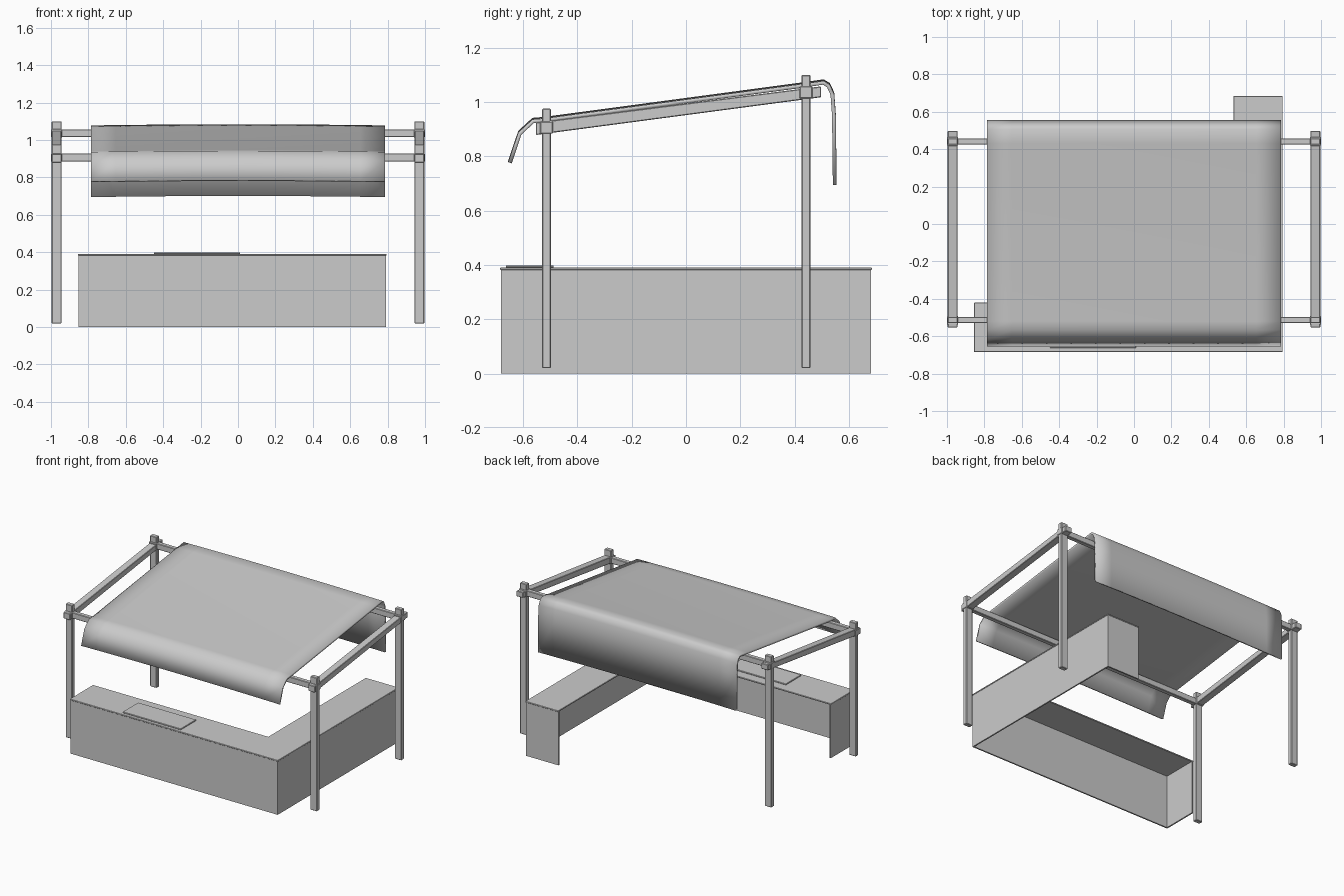
import bpy, bmesh

if "Cube" in bpy.data.objects:
    bpy.data.objects.remove(bpy.data.objects["Cube"])


def make_object(name, bm, bevel=0.0):
    bmesh.ops.recalc_face_normals(bm, faces=bm.faces)
    mesh = bpy.data.meshes.new(name)
    bm.to_mesh(mesh)
    bm.free()
    ob = bpy.data.objects.new(name, mesh)
    bpy.context.collection.objects.link(ob)
    if bevel:
        mod = ob.modifiers.new("bevel", 'BEVEL')
        mod.width = bevel
        mod.segments = 1
    return ob


def extruded(name, points, offset, bevel=0.0):
    """Extrude a flat outline along an offset."""
    bm = bmesh.new()
    face = bm.faces.new([bm.verts.new(p) for p in points])
    ext = bmesh.ops.extrude_face_region(bm, geom=[face])
    moved = [v for v in ext['geom'] if isinstance(v, bmesh.types.BMVert)]
    bmesh.ops.translate(bm, verts=moved, vec=offset)
    return make_object(name, bm, bevel)


def box(name, x0, x1, y0, y1, z0, z1, bevel=0.0):
    pts = [(x0, y0, z0), (x1, y0, z0), (x1, y1, z0), (x0, y1, z0)]
    return extruded(name, pts, (0, 0, z1 - z0), bevel)


# L-shaped counter: top board with panels on the outer sides, open inside
X0, X1, Y0, Y1, H, T = -0.855, 0.795, -0.685, 0.685, 0.382, 0.01
XI, YI = 0.533, -0.42
outline = [(X0, Y0), (X1, Y0), (X1, Y1), (XI, Y1), (XI, YI), (X0, YI)]
extruded("counter_top", [(x, y, H) for x, y in outline], (0, 0, 0.009), 0.002)
e = 0.003
box("counter_front_panel", X0 + e, X1 - e, Y0 + e, Y0 + e + T, 0, H)
box("counter_side_panel", X1 - e - T, X1 - e, Y0 + e + T, Y1 - e, 0, H)
box("counter_left_end_panel", X0 + e, X0 + e + T, Y0 + e + T, YI, 0, H)
box("counter_back_end_panel", XI, X1 - e - T, Y1 - e - T, Y1 - e, 0, H)

# Board lying on the counter
box("counter_board", -0.45, 0.01, -0.663, -0.488, 0.39, 0.399, 0.002)

# Frame: post y, post top, rail centre height
ends = {"front": (-0.514, 0.976, 0.906), "back": (0.442, 1.10, 1.036)}
for end, (y, top, zr) in ends.items():
    for side, s in (("left", -1), ("right", 1)):
        x = 0.97 * s
        box(f"{end}_{side}_post", x - .026, x + .026, y - .016, y + .016,
            0.02, top, 0.003)
        box(f"{end}_{side}_joint", x - .03, x + .03, y - .024, y + .024,
            zr - .022, zr + .022, 0.003)
    box(f"{end}_rail", -0.97, 0.97, y - .016, y + .016, zr - .021, zr + .021,
        0.003)

# Sloping side beams
for side, x in (("left", -0.996), ("right", 0.944)):
    extruded(f"{side}_beam",
             [(x, -0.553, 0.879), (x, 0.498, 1.018), (x, 0.498, 1.058),
              (x, -0.553, 0.925)], (0.052, 0, 0), 0.003)

# Cloth canopy: side profile swept across x with a slight crown
profile = [(-0.655, 0.779), (-0.618, 0.888), (-0.566, 0.936), (-0.52, 0.940),
           (0.43, 1.067), (0.507, 1.078), (0.53, 1.064), (0.546, 1.03),
           (0.552, 0.95), (0.555, 0.695)]
HALF, N = 0.785, 12
bm = bmesh.new()
rows = []
for i in range(N + 1):
    u = -1 + 2 * i / N
    rows.append([bm.verts.new((u * HALF, y, z + 0.006 * (1 - u * u)))
                 for y, z in profile])
for a, b in zip(rows, rows[1:]):
    for j in range(len(profile) - 1):
        bm.faces.new((a[j], b[j], b[j + 1], a[j + 1]))
canopy = make_object("canopy_cloth", bm)
# Make the faces point up so the thickness goes inward
if canopy.data.polygons[3].normal.z < 0:
    canopy.data.flip_normals()
solid = canopy.modifiers.new("thickness", 'SOLIDIFY')
solid.thickness = 0.014
solid.offset = -1
bpy.ops.object.select_all(action='DESELECT')
canopy.select_set(True)
bpy.context.view_layer.objects.active = canopy
bpy.ops.object.shade_smooth_by_angle(angle=0.7)
